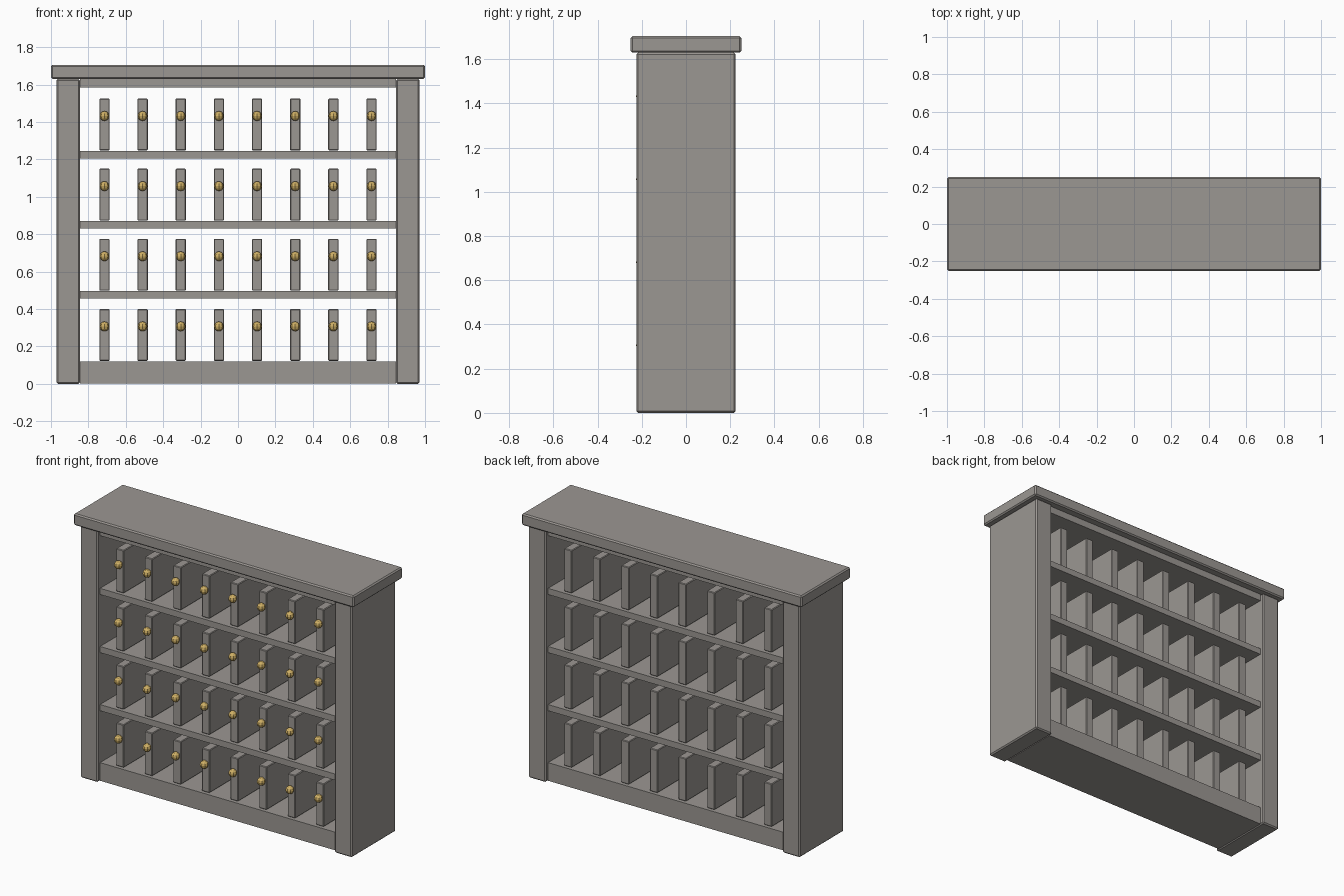
import bpy
from mathutils import Matrix
import bmesh

cube = bpy.data.objects.get("Cube")
if cube:
    bpy.data.objects.remove(cube, do_unlink=True)


def material(name, color):
    mat = bpy.data.materials.new(name)
    mat.use_nodes = True
    mat.diffuse_color = color
    bsdf = mat.node_tree.nodes["Principled BSDF"]
    bsdf.inputs["Base Color"].default_value = color
    bsdf.inputs["Roughness"].default_value = 0.8
    return mat


GREY = material("warm grey", (0.33, 0.31, 0.29, 1))
GOLD = material("dull gold", (0.62, 0.43, 0.13, 1))


def add_object(name, bm, mat):
    mesh = bpy.data.meshes.new(name)
    bm.to_mesh(mesh)
    bm.free()
    mesh.materials.append(mat)
    obj = bpy.data.objects.new(name, mesh)
    bpy.context.collection.objects.link(obj)
    return obj


def box(name, x, half_width, half_depth, z0, z1, bevel=0):
    """Box centred on x and y = 0, spanning z0 to z1, with chamfered edges."""
    bm = bmesh.new()
    size = (2 * half_width, 2 * half_depth, z1 - z0, 1)
    place = Matrix.Translation((x, 0, (z0 + z1) / 2)) @ Matrix.Diagonal(size)
    bmesh.ops.create_cube(bm, size=1, matrix=place)
    obj = add_object(name, bm, GREY)
    if bevel:
        mod = obj.modifiers.new("Chamfer", 'BEVEL')
        mod.width = bevel
        mod.segments = 1
    return obj


def knob(name, x, z):
    bm = bmesh.new()
    bmesh.ops.create_uvsphere(bm, u_segments=8, v_segments=6, radius=0.026,
                              matrix=Matrix.Translation((x, -0.2, z)))
    return add_object(name, bm, GOLD)


# Carcass: cap, side posts, plinth and top rail
INNER = 0.845
box("top_cap", 0, 1.0, 0.25, 1.63, 1.705, 0.008)
for side, sign in (("left", 1), ("right", -1)):
    box(side + "_post", sign * 0.908, 0.0625, 0.225, 0, 1.63, 0.008)
box("base_plinth", 0, INNER, 0.2, 0.003, 0.12)
box("top_rail", 0, INNER, 0.2, 1.585, 1.63)

# Shelves with a row of upright blocks and knobs on each
PITCH = 0.375
for row in range(4):
    floor = 0.12 + row * PITCH
    if row:
        box(f"shelf_{row}", 0, INNER, 0.2, floor - 0.04, floor)
    for col in range(8):
        x = (col - 3.5) * 0.204
        tag = f"{row + 1}_{col + 1}"
        box("upright_" + tag, x, 0.0275, 0.185, floor + 0.003, floor + 0.28, 0.004)
        knob("knob_" + tag, x, floor + 0.187)
